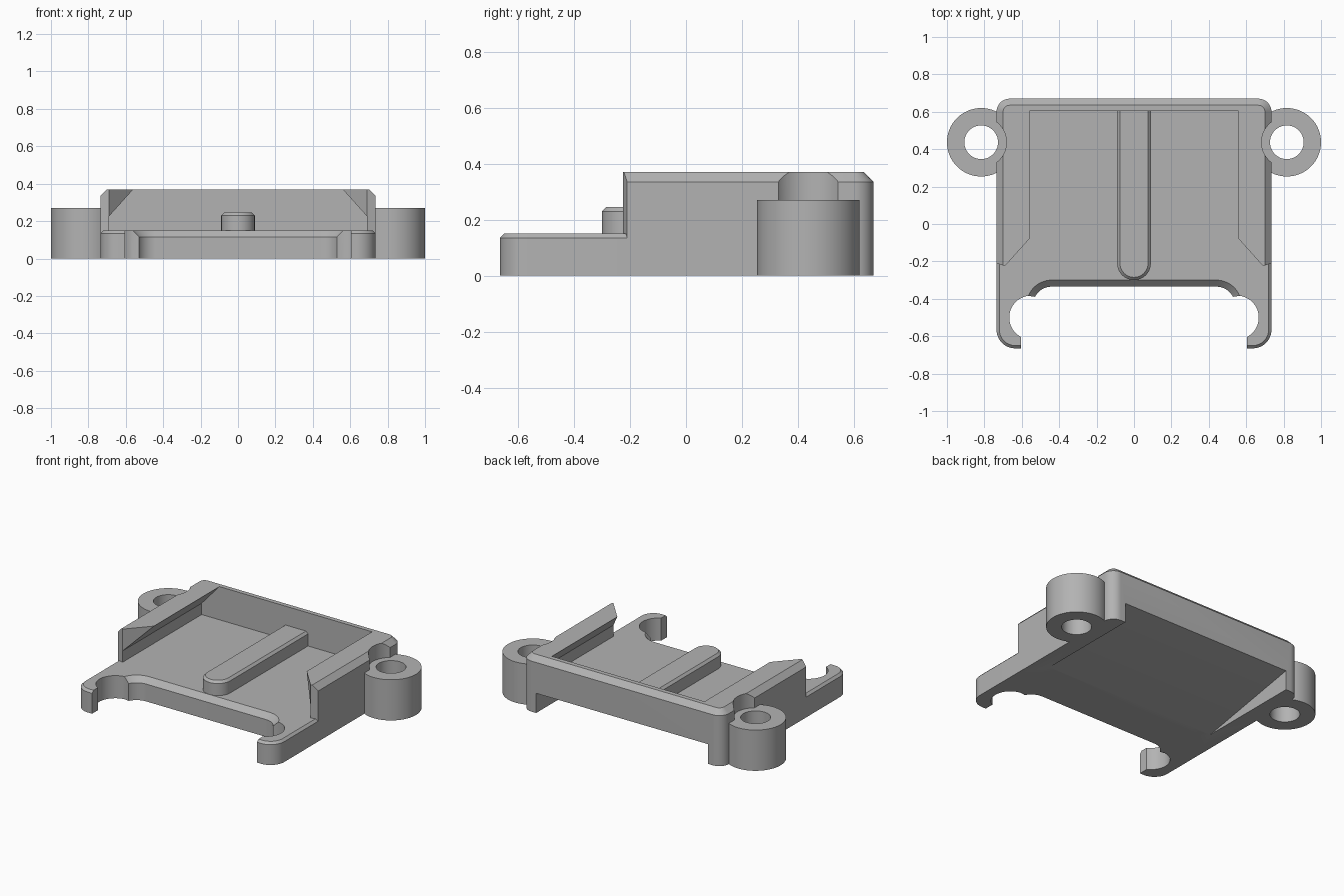
import bpy
import bmesh
from math import radians, cos, sin, hypot
from mathutils import Matrix

old = bpy.data.objects.get("Cube")
if old:
    bpy.data.objects.remove(old, do_unlink=True)


def arc(cx, cy, r, a0, a1, grow=0.0, n=12):
    """Arc points as (x, y, top x, top y); grow is the radius change at the top."""
    out = []
    for i in range(n + 1):
        a = radians(a0 + (a1 - a0) * i / n)
        out.append((cx + r * cos(a), cy + r * sin(a),
                    cx + (r + grow) * cos(a), cy + (r + grow) * sin(a)))
    return out


def mirrored(half):
    return half + [(-p[0], p[1], -p[2], p[3]) for p in reversed(half)]


def flat(points):
    return [(x, y, x, y) for x, y in points]


def solid(name, outline, z0, z1, matrix=None):
    """Extruded outline whose top edge is chamfered where the top points differ."""
    bm = bmesh.new()
    low = [bm.verts.new((x, y, z0)) for x, y, tx, ty in outline]
    mid = [bm.verts.new((x, y, z1 - hypot(tx - x, ty - y))) for x, y, tx, ty in outline]
    top = [bm.verts.new((tx, ty, z1)) for x, y, tx, ty in outline]
    for a, b in ((low, mid), (mid, top)):
        for i in range(len(outline)):
            j = (i + 1) % len(outline)
            bm.faces.new((a[i], a[j], b[j], b[i]))
    bm.faces.new(low)
    bm.faces.new(top)
    bmesh.ops.remove_doubles(bm, verts=bm.verts, dist=0.0001)
    if matrix:
        bmesh.ops.transform(bm, matrix=matrix, verts=bm.verts)
    bmesh.ops.recalc_face_normals(bm, faces=bm.faces)
    mesh = bpy.data.meshes.new(name)
    bm.to_mesh(mesh)
    bm.free()
    obj = bpy.data.objects.new(name, mesh)
    bpy.context.collection.objects.link(obj)
    return obj


def combine(target, tool, operation):
    """Apply a boolean and remove the tool."""
    tool.hide_render = True
    mod = target.modifiers.new(operation, "BOOLEAN")
    mod.operation = operation
    mod.solver = "EXACT"
    mod.object = tool
    bpy.context.view_layer.objects.active = target
    bpy.ops.object.modifier_apply(modifier=mod.name)
    bpy.data.objects.remove(tool, do_unlink=True)


FLOOR, TOP = 0.15, 0.37
BOSS_X, BOSS_Y = 0.817, 0.437

# Outer block with rounded rear corners and chamfered rim
half = [(0.735, -0.4, 0.70, -0.4)] + arc(0.665, 0.6, 0.07, 0, 90, -0.035)
bracket = solid("mounting_bracket", mirrored(half), 0, TOP)

# Screw bosses
for side in (1, -1):
    boss = solid("boss", arc(side * BOSS_X, BOSS_Y, 0.183, 0, 360, 0, 64), 0, 0.27)
    combine(bracket, boss, "UNION")

# Dovetail cavity, open at the front
along_y = Matrix(((1, 0, 0, 0), (0, 0, 1, 0), (0, 1, 0, 0), (0, 0, 0, 1)))
half = flat([(0.69, FLOOR), (0.69, 0.225), (0.56, TOP), (0.56, 0.5)])
combine(bracket, solid("cavity", mirrored(half), -0.8, 0.605, along_y), "DIFFERENCE")

# Flared lead-in on the wall ends
half = flat([(0.56, -0.08), (0.69, -0.225), (0.9, -0.155), (0.9, -0.9)])
combine(bracket, solid("lead_in", mirrored(half), -0.1, 0.6), "DIFFERENCE")

# Front floor plate with hooked arms and sloped lip
half = [(0.735, 0.3, 0.72, 0.3)]
half += arc(0.635, -0.565, 0.1, 0, -90, -0.015)
half += [(0.605, -0.665, 0.605, -0.65)]
half += arc(0.55, -0.5, 0.117, -62, 83, 0, 24)
half += arc(0.44, -0.435, 0.1, 27, 90, 0.035)
combine(bracket, solid("floor_plate", mirrored(half), 0, FLOOR), "UNION")

# Central guide rib
half = arc(0, -0.21, 0.09, -90, 0, -0.015) + [(0.09, 0.62, 0.075, 0.62)]
combine(bracket, solid("guide_rib", mirrored(half), 0.14, 0.245), "UNION")

# Screw holes and screw head clearances
for side in (1, -1):
    for radius, bottom in ((0.09, -0.1), (0.135, 0.27)):
        ring = arc(side * BOSS_X, BOSS_Y, radius, 0, 360, 0, 64)
        combine(bracket, solid("hole", ring, bottom, 0.6), "DIFFERENCE")

# Sloped relief under the rear of the floor
along_x = Matrix(((0, 0, 1, 0), (1, 0, 0, 0), (0, 1, 0, 0), (0, 0, 0, 1)))
wedge = flat([(-0.04, 0), (0.71, 0.138), (0.71, -0.1), (-0.04, -0.1)])
combine(bracket, solid("relief", wedge, -0.63, 0.63, along_x), "DIFFERENCE")

# Plain grey finish
grey = bpy.data.materials.new("plain_grey")
grey.use_nodes = True
colour = (0.45, 0.45, 0.45, 1)
grey.diffuse_color = colour
grey.node_tree.nodes["Principled BSDF"].inputs["Base Color"].default_value = colour
bracket.data.materials.clear()
bracket.data.materials.append(grey)
for poly in bracket.data.polygons:
    poly.material_index = 0

bpy.ops.object.select_all(action="DESELECT")
bracket.select_set(True)
bpy.context.view_layer.objects.active = bracket
bpy.ops.object.shade_smooth_by_angle(angle=radians(25))
